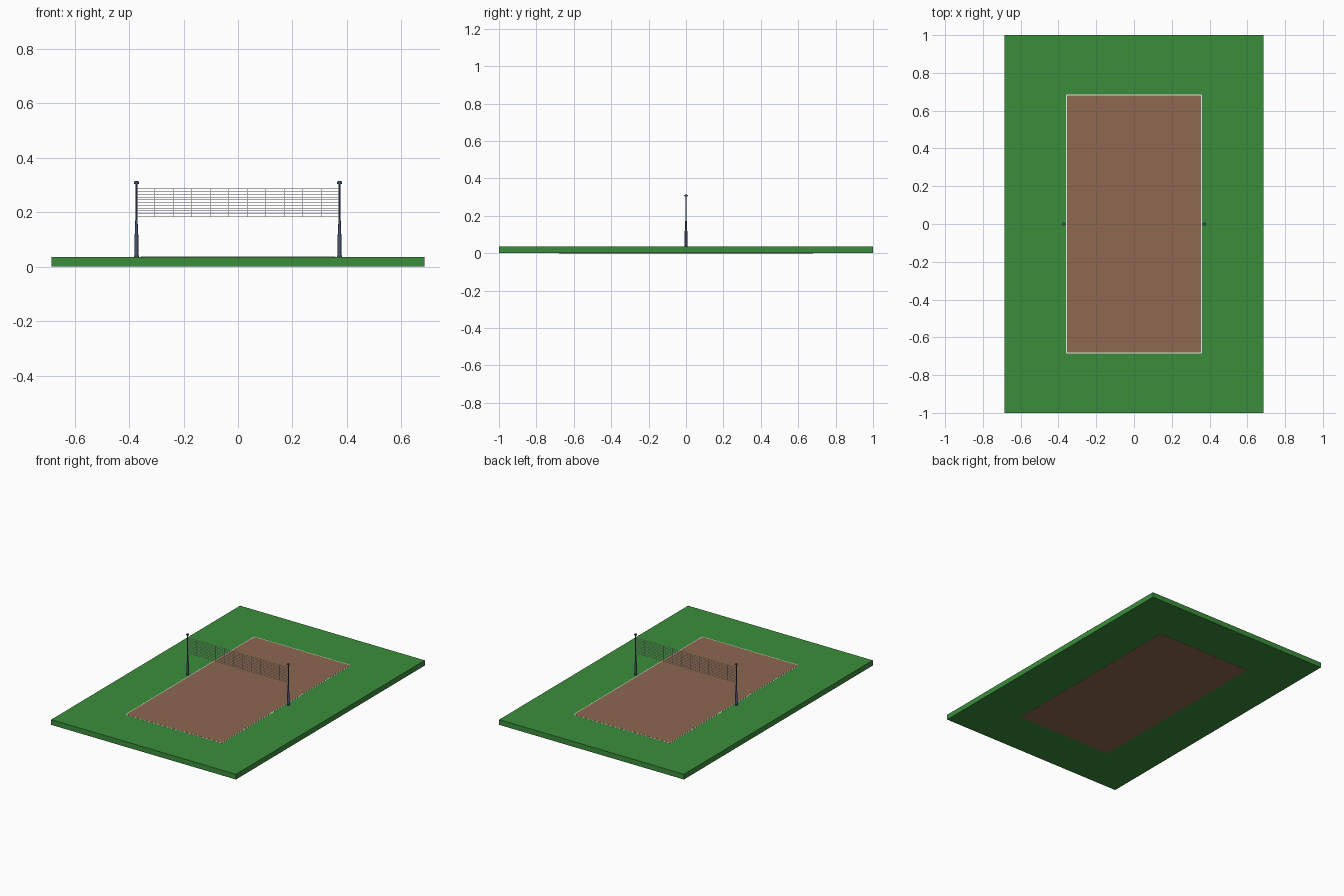
import bpy, bmesh, math

if "Cube" in bpy.data.objects:
    bpy.data.objects.remove(bpy.data.objects["Cube"])


def material(name, r, g, b):
    m = bpy.data.materials.new(name)
    m.diffuse_color = (r, g, b, 1)
    m.use_nodes = True
    m.node_tree.nodes["Principled BSDF"].inputs["Base Color"].default_value = m.diffuse_color
    return m


GREEN = material("grass green", 0.044, 0.270, 0.044)
CLAY = material("clay brown", 0.270, 0.136, 0.078)
WHITE = material("white", 0.85, 0.85, 0.85)
STEEL = material("blue steel", 0.060, 0.085, 0.150)


def finish(name, bm, mat):
    bmesh.ops.recalc_face_normals(bm, faces=bm.faces)
    me = bpy.data.meshes.new(name)
    bm.to_mesh(me)
    bm.free()
    me.materials.append(mat)
    ob = bpy.data.objects.new(name, me)
    bpy.context.collection.objects.link(ob)
    return ob


def add_box(bm, lo, hi):
    verts = bmesh.ops.create_cube(bm, size=1)["verts"]
    for v in verts:
        v.co = [(lo[i] + hi[i]) / 2 + v.co[i] * (hi[i] - lo[i]) for i in range(3)]


def box(name, hx, hy, z0, z1, mat):
    bm = bmesh.new()
    add_box(bm, (-hx, -hy, z0), (hx, hy, z1))
    return finish(name, bm, mat)


def lathe(name, profile, x, mat, sides=12):
    bm = bmesh.new()
    rings = []
    for r, z in profile:
        rings.append([bm.verts.new((x + r * math.cos(2 * math.pi * i / sides),
                                    r * math.sin(2 * math.pi * i / sides), z))
                      for i in range(sides)])
    for a, b in zip(rings, rings[1:]):
        for i in range(sides):
            j = (i + 1) % sides
            bm.faces.new((a[i], a[j], b[j], b[i]))
    bm.faces.new(rings[0][::-1])
    bm.faces.new(rings[-1])
    ob = finish(name, bm, mat)
    bpy.context.view_layer.objects.active = ob
    ob.select_set(True)
    bpy.ops.object.shade_smooth_by_angle(angle=math.radians(35))
    ob.select_set(False)


# Ground slab, clay court showing on both sides, thin white boundary
box("grass_slab", 0.685, 1.0, 0.001, 0.036, GREEN)
box("court_boundary", 0.359, 0.685, 0.002, 0.0366, WHITE)
box("clay_court", 0.354, 0.680, 0.0, 0.0372, CLAY)

# Stepped posts with foot collar, padded lower part and cap
POST_X = 0.373
post = [(0.009, 0.035), (0.009, 0.040), (0.0075, 0.041), (0.0068, 0.118),
        (0.0055, 0.122), (0.0045, 0.170), (0.003, 0.174), (0.003, 0.303),
        (0.0085, 0.304), (0.0095, 0.308), (0.0085, 0.312), (0.004, 0.314)]
for side, name in ((-1, "left_post"), (1, "right_post")):
    lathe(name, post, side * POST_X, STEEL)

# Net: horizontal and vertical cords
Z0, Z1, T = 0.184, 0.286, 0.0009
bm = bmesh.new()
for i in range(11):
    z = Z0 + (Z1 - Z0) * i / 10
    add_box(bm, (-POST_X, -T, z - T), (POST_X, T, z + T))
for i in range(12):
    x = -POST_X + 2 * POST_X * i / 11
    add_box(bm, (x - T, -T, Z0), (x + T, T, Z1))
finish("net", bm, WHITE)
